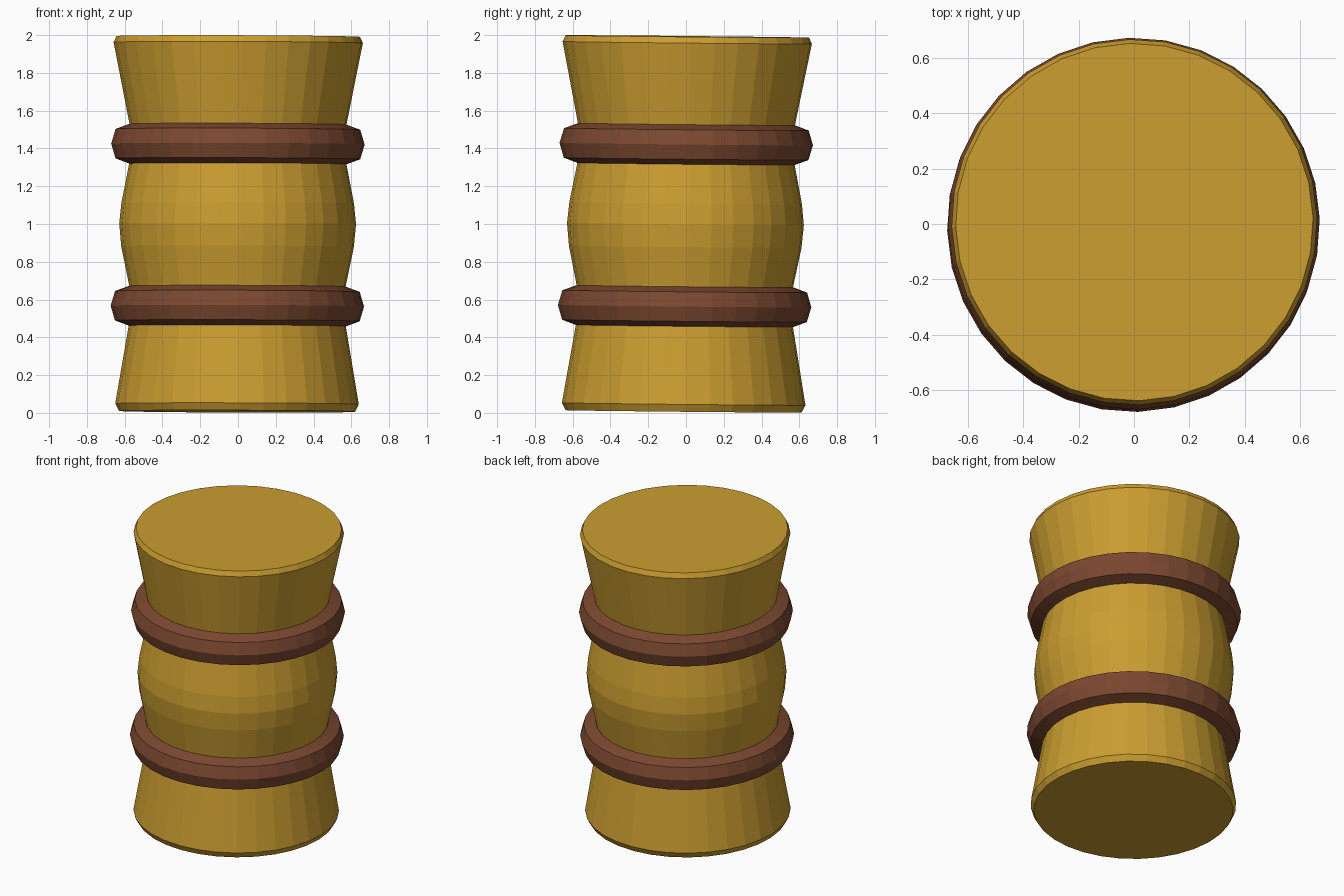
import bpy, bmesh, math
from mathutils import Matrix

if "Cube" in bpy.data.objects:
    bpy.data.objects.remove(bpy.data.objects["Cube"])

SIDES = 32
# the whole model leans by a fraction of a degree
LEAN = (Matrix.Translation((-0.002, -0.003, 1.0)) @ Matrix.Rotation(0.0035, 4, 'Y')
        @ Matrix.Rotation(-0.01, 4, 'X') @ Matrix.Rotation(math.radians(1.5), 4, 'Z')
        @ Matrix.Translation((0, 0, -1.0)))


def material(name, rgb):
    m = bpy.data.materials.new(name)
    m.diffuse_color = (*rgb, 1)
    m.use_nodes = True
    m.node_tree.nodes["Principled BSDF"].inputs["Base Color"].default_value = m.diffuse_color
    return m


def lathe(name, profile, mat, closed):
    """Spin (radius, z) points round z; closed loops make rings, open ones get caps."""
    bm = bmesh.new()
    loops = []
    for r, z in profile:
        loops.append([bm.verts.new((r * math.cos(math.tau * i / SIDES),
                                    r * math.sin(math.tau * i / SIDES), z))
                      for i in range(SIDES)])
    pairs = list(zip(loops, loops[1:]))
    if closed:
        pairs.append((loops[-1], loops[0]))
    else:
        bm.faces.new(loops[0][::-1])
        bm.faces.new(loops[-1])
    for a, b in pairs:
        for i in range(SIDES):
            j = (i + 1) % SIDES
            bm.faces.new((a[i], a[j], b[j], b[i]))
    bmesh.ops.recalc_face_normals(bm, faces=bm.faces)
    bm.transform(LEAN)
    me = bpy.data.meshes.new(name)
    bm.to_mesh(me)
    bm.free()
    me.materials.append(mat)
    ob = bpy.data.objects.new(name, me)
    bpy.context.collection.objects.link(ob)
    return ob


gold = material("gold", (0.6, 0.34, 0.03))
brown = material("brown", (0.2, 0.065, 0.03))

# bundle body: flared ends, bulging middle
lathe("body", [(0.625, 0.008), (0.645, 0.047), (0.575, 0.46), (0.556, 0.57),
               (0.575, 0.68), (0.616, 0.88), (0.627, 1.0), (0.616, 1.11),
               (0.575, 1.32), (0.556, 1.43), (0.575, 1.53), (0.66, 1.96),
               (0.645, 1.993)], gold, False)

# two tied bands
for name, z in (("lower_band", 0.565), ("upper_band", 1.423)):
    section = [(0.575, -0.105), (0.648, -0.078), (0.671, 0), (0.648, 0.078),
               (0.575, 0.105), (0.52, 0.078), (0.50, 0), (0.52, -0.078)]
    lathe(name, [(r, z + dz) for r, dz in section], brown, True)
